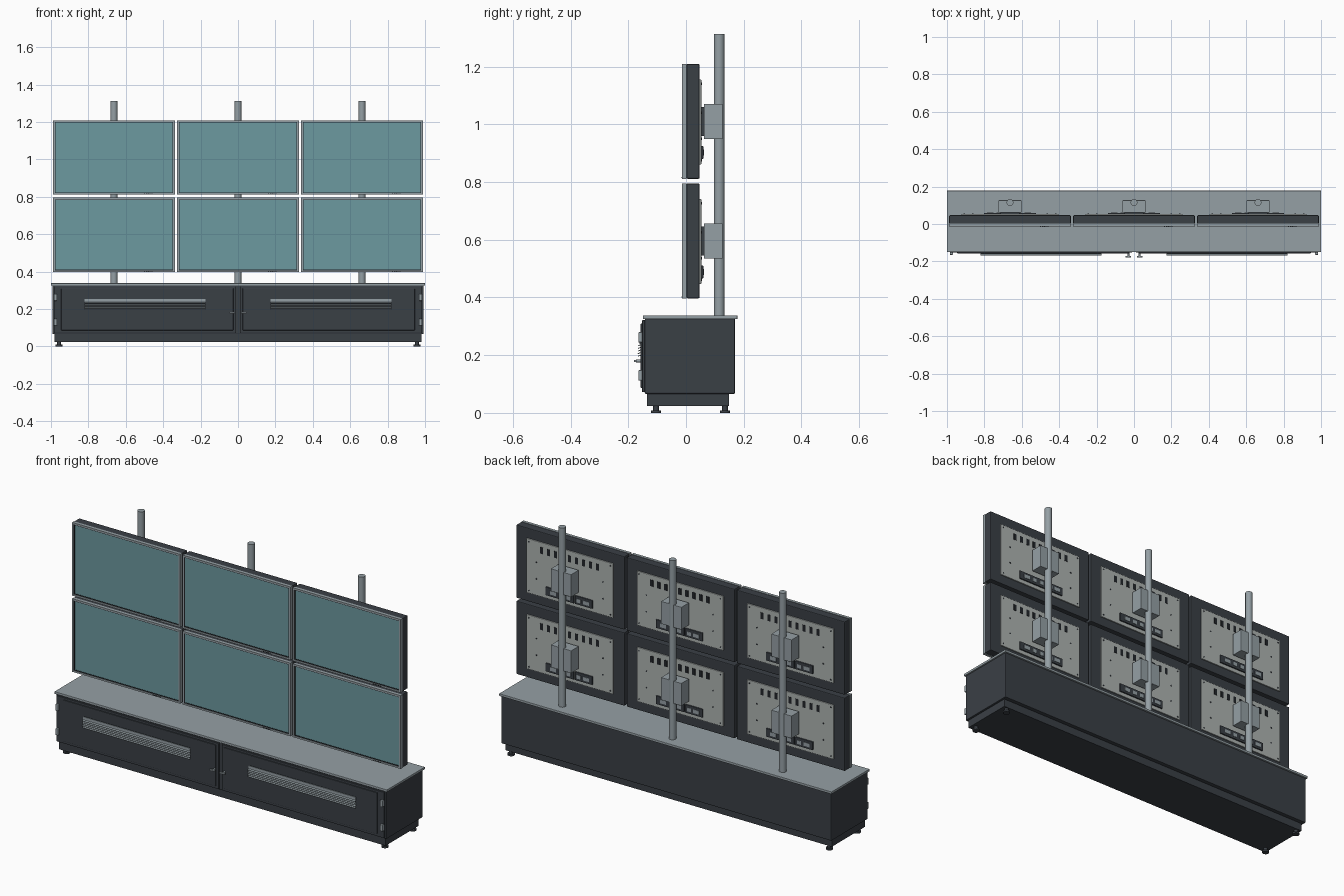
import bpy, bmesh, math
from mathutils import Matrix, Vector

if "Cube" in bpy.data.objects:
    bpy.data.objects.remove(bpy.data.objects["Cube"])


def mat(name, r, g, b):
    m = bpy.data.materials.new(name)
    m.diffuse_color = (r, g, b, 1)
    m.use_nodes = True
    m.node_tree.nodes["Principled BSDF"].inputs["Base Color"].default_value = m.diffuse_color
    return m


DARK = mat("charcoal", 0.042, 0.05, 0.06)
METAL = mat("steel grey", 0.30, 0.35, 0.375)
PANEL = mat("light grey", 0.42, 0.45, 0.44)
SCREEN = mat("screen teal", 0.15, 0.32, 0.35)
BLACK = mat("black", 0.015, 0.018, 0.022)


def finish(name, bm, material, smooth=False):
    bmesh.ops.recalc_face_normals(bm, faces=bm.faces)
    me = bpy.data.meshes.new(name)
    bm.to_mesh(me)
    bm.free()
    me.materials.append(material)
    ob = bpy.data.objects.new(name, me)
    bpy.context.collection.objects.link(ob)
    if smooth:
        bpy.context.view_layer.objects.active = ob
        ob.select_set(True)
        bpy.ops.object.shade_smooth_by_angle(angle=math.radians(35))
        ob.select_set(False)
    return ob


def add_box(bm, x0, x1, y0, y1, z0, z1, tilt=0):
    c = Vector(((x0 + x1) / 2, (y0 + y1) / 2, (z0 + z1) / 2))
    bmesh.ops.create_cube(bm, size=1, matrix=Matrix.Translation(c)
                          @ Matrix.Rotation(tilt, 4, 'X')
                          @ Matrix.Diagonal((x1 - x0, y1 - y0, z1 - z0, 1)))


def boxes(name, material, items, bevel=0):
    bm = bmesh.new()
    for it in items:
        add_box(bm, *it)
    if bevel:
        bmesh.ops.bevel(bm, geom=bm.edges[:], offset=bevel, segments=2,
                        affect='EDGES', profile=0.5)
    return finish(name, bm, material)


def add_cyl(bm, x, y, z, r, h, axis='Z', seg=24):
    rot = Matrix.Rotation(math.pi / 2, 4, 'X') if axis == 'Y' else Matrix()
    bmesh.ops.create_cone(bm, cap_ends=True, segments=seg, radius1=r, radius2=r,
                          depth=h, matrix=Matrix.Translation((x, y, z)) @ rot)


def ring(x0, x1, y0, y1, z0, z1, w):
    # four bars forming a rectangular frame
    return [(x0, x1, y0, y1, z0, z0 + w), (x0, x1, y0, y1, z1 - w, z1),
            (x0, x0 + w, y0, y1, z0 + w, z1 - w), (x1 - w, x1, y0, y1, z0 + w, z1 - w)]


# cabinet body, plinth and worktop
boxes("cabinet_body", DARK, [(-0.993, 0.993, -0.143, 0.17, 0.066, 0.326)], 0.004)
boxes("plinth", DARK, [(-0.982, 0.982, -0.135, 0.149, 0.024, 0.068)])
boxes("worktop", METAL, [(-1, 1, -0.149, 0.178, 0.325, 0.338)], 0.002)

# levelling feet
bm = bmesh.new()
for x in (-0.957, 0.957):
    for y in (-0.104, 0.135):
        add_cyl(bm, x, y, 0.0045, 0.018, 0.009)
        add_cyl(bm, x, y, 0.017, 0.010, 0.016)
finish("feet", bm, DARK, True)

for s, side in ((-1, "left"), (1, "right")):
    def mx(a, b):
        return (min(s * a, s * b), max(s * a, s * b))
    # door with raised panel
    boxes(side + "_door", DARK, [(*mx(0.01, 0.985), -0.152, -0.142, 0.072, 0.321)], 0.002)
    boxes(side + "_door_panel", DARK, [(*mx(0.025, 0.945), -0.157, -0.151, 0.086, 0.310)], 0.002)
    # louvre vent
    vx = mx(0.175, 0.82)
    boxes(side + "_vent_recess", BLACK, [(*vx, -0.1585, -0.156, 0.194, 0.254)])
    boxes(side + "_vent_strip", METAL, [(*vx, -0.161, -0.157, 0.238, 0.254)])
    boxes(side + "_vent_slats", METAL,
          [(*vx, -0.167, -0.157, z - 0.0015, z + 0.0015, math.radians(20))
           for z in (0.198, 0.207, 0.216, 0.225, 0.234)])
    # hinges
    boxes(side + "_hinges", METAL,
          [(*mx(0.968, 0.984), -0.165, -0.150, z - 0.018, z + 0.018) for z in (0.262, 0.13)], 0.003)
    # door pull: short stem with a crossbar
    bm = bmesh.new()
    add_cyl(bm, s * 0.03, -0.164, 0.18, 0.005, 0.018, 'Y', 16)
    add_box(bm, s * 0.03 - 0.015, s * 0.03 + 0.015, -0.18, -0.171, 0.176, 0.184)
    finish(side + "_door_pull", bm, METAL, True)

# support poles
for i, x in enumerate((-0.663, 0, 0.663)):
    bm = bmesh.new()
    add_cyl(bm, x, 0.115, 0.824, 0.0185, 0.976, seg=32)
    finish("pole_%d" % (i + 1), bm, METAL, True)

# displays
for row, cz in (("lower", 0.596), ("upper", 1.01)):
    for i, cx in enumerate((-0.663, 0, 0.663)):
        n = "%s_display_%d_" % (row, i + 1)
        x0, x1, z0, z1 = cx - 0.325, cx + 0.325, cz - 0.199, cz + 0.199
        boxes(n + "housing", DARK, [(x0, x1, 0.002, 0.047, z0, z1)], 0.004)
        boxes(n + "bezel", METAL, ring(x0, x1, -0.014, 0.002, z0, z1, 0.009))
        boxes(n + "gasket", BLACK,
              ring(x0 + 0.009, x1 - 0.009, -0.011, 0.002, z0 + 0.009, z1 - 0.009, 0.004))
        boxes(n + "screen", SCREEN,
              [(x0 + 0.012, x1 - 0.012, -0.009, 0.003, z0 + 0.012, z1 - 0.012)])
        # control buttons on the lower bezel
        boxes(n + "buttons", BLACK,
              [(cx + 0.16 + k * 0.01, cx + 0.166 + k * 0.01, -0.0155, -0.013, z0 + 0.003, z0 + 0.006)
               for k in range(5)])
        # rear cover with vents, screws and connectors
        boxes(n + "rear_cover", PANEL,
              [(cx - 0.26, cx + 0.26, 0.045, 0.053, cz - 0.15, cz + 0.145)], 0.002)
        boxes(n + "rear_vents", BLACK,
              [(cx + k * 0.042 - 0.009, cx + k * 0.042 + 0.009, 0.05, 0.0545, cz + 0.085, cz + 0.12)
               for k in range(-4, 5)])
        bm = bmesh.new()
        for sx in (-1, 1):
            for px, pz in ((0.245, 0.13), (0.245, -0.135), (0.2, 0.03), (0.2, -0.06)):
                add_cyl(bm, cx + sx * px, 0.053, cz + pz, 0.004, 0.004, 'Y', 10)
        finish(n + "screws", bm, DARK)
        boxes(n + "connector_block", DARK,
              [(cx - 0.14, cx - 0.035, 0.05, 0.06, cz - 0.13, cz - 0.085),
               (cx - 0.03, cx + 0.14, 0.05, 0.06, cz - 0.13, cz - 0.085)], 0.002)
        boxes(n + "connector_ports", METAL,
              [(cx + a - w, cx + a + w, 0.055, 0.062, cz - 0.118, cz - 0.098)
               for a, w in ((-0.105, 0.018), (-0.06, 0.012), (0.0, 0.012), (0.045, 0.012), (0.095, 0.018))])
        # mounting bracket between the cover and the pole
        boxes(n + "mount_plate", DARK,
              [(cx - 0.05, cx + 0.05, 0.05, 0.064, cz - 0.05, cz + 0.05)])
        boxes(n + "mount_bracket", METAL,
              [(cx - 0.061, cx + 0.061, 0.062, 0.127, cz - 0.061, cz + 0.061)], 0.001)
